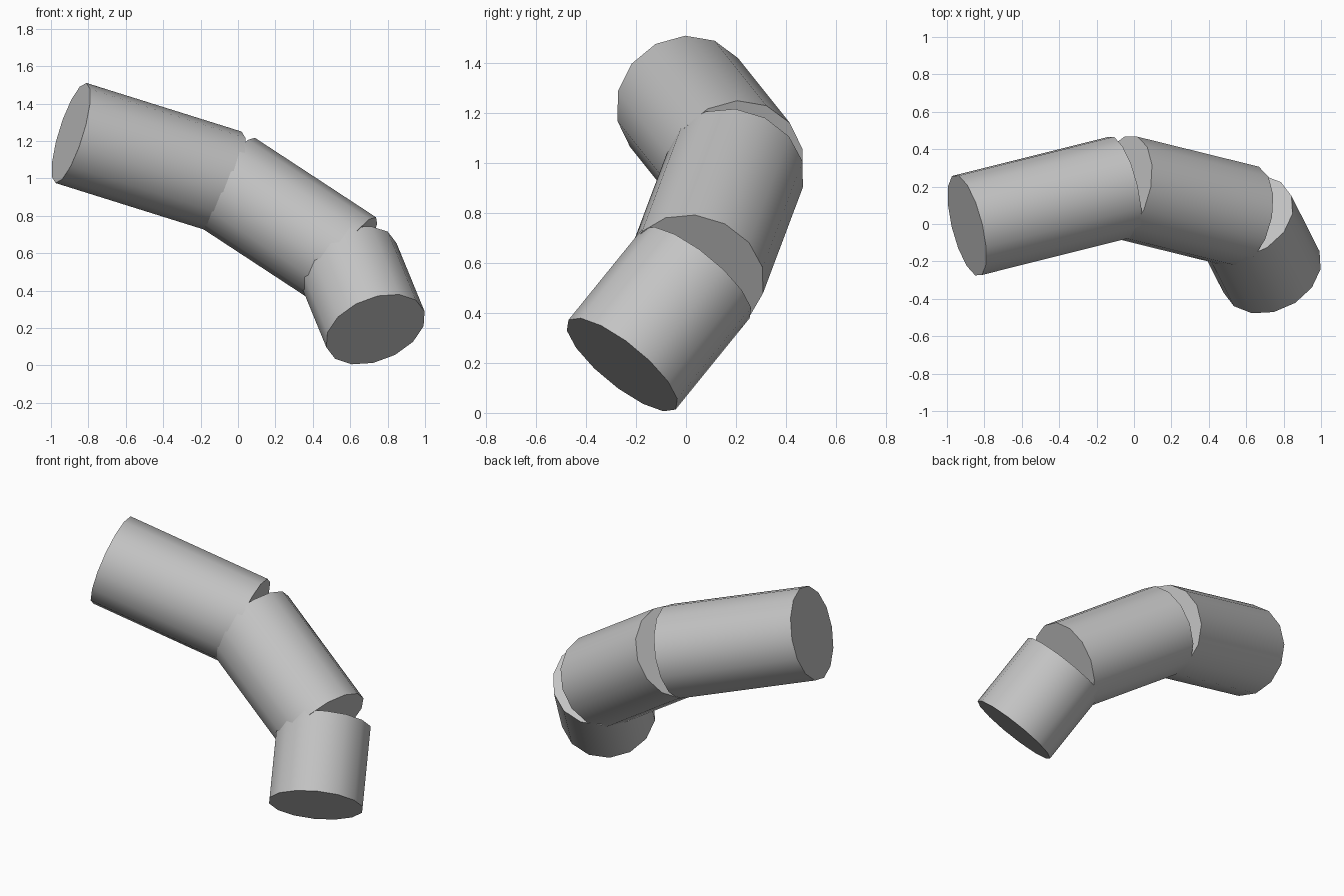
import bpy, bmesh, math
from mathutils import Vector

cube = bpy.data.objects.get("Cube")
if cube:
    bpy.data.objects.remove(cube, do_unlink=True)

RADIUS, SIDES = 0.28, 14

grey = bpy.data.materials.new("plain grey")
grey.use_nodes = True
grey.diffuse_color = (0.55, 0.55, 0.55, 1)
grey.node_tree.nodes["Principled BSDF"].inputs["Base Color"].default_value = grey.diffuse_color


def tube(name, start, end, phase):
    """Closed cylinder between two joints, smooth around and flat at both caps."""
    start, end = Vector(start), Vector(end)
    axis = (end - start).normalized()
    across = Vector((0, 0, 1)).cross(axis).normalized()
    up = axis.cross(across)
    bm = bmesh.new()
    ring = []
    for i in range(SIDES):
        a = math.radians(phase) + math.tau * i / SIDES
        ring.append(bm.verts.new(start + RADIUS * (across * math.cos(a) + up * math.sin(a))))
    cap = bm.faces.new(ring)
    body = bmesh.ops.extrude_face_region(bm, geom=[cap], use_keep_orig=True)
    moved = [g for g in body["geom"] if isinstance(g, bmesh.types.BMVert)]
    bmesh.ops.translate(bm, verts=moved, vec=end - start)
    bmesh.ops.recalc_face_normals(bm, faces=bm.faces)
    for f in bm.faces:
        f.smooth = len(f.verts) == 4
    mesh = bpy.data.meshes.new(name)
    bm.to_mesh(mesh)
    bm.free()
    mesh.materials.append(grey)
    obj = bpy.data.objects.new(name, mesh)
    bpy.context.collection.objects.link(obj)


# Joints of the bent limb, from the upper end to the lower end
joints = [(-0.893, -0.008, 1.243), (-0.063, 0.2, 0.983),
          (0.585, 0.04, 0.558), (0.735, -0.256, 0.193)]
names = ["upper_segment", "middle_segment", "lower_segment"]
phases = [16, 6, 5]
for name, a, b, phase in zip(names, joints, joints[1:], phases):
    tube(name, a, b, phase)
